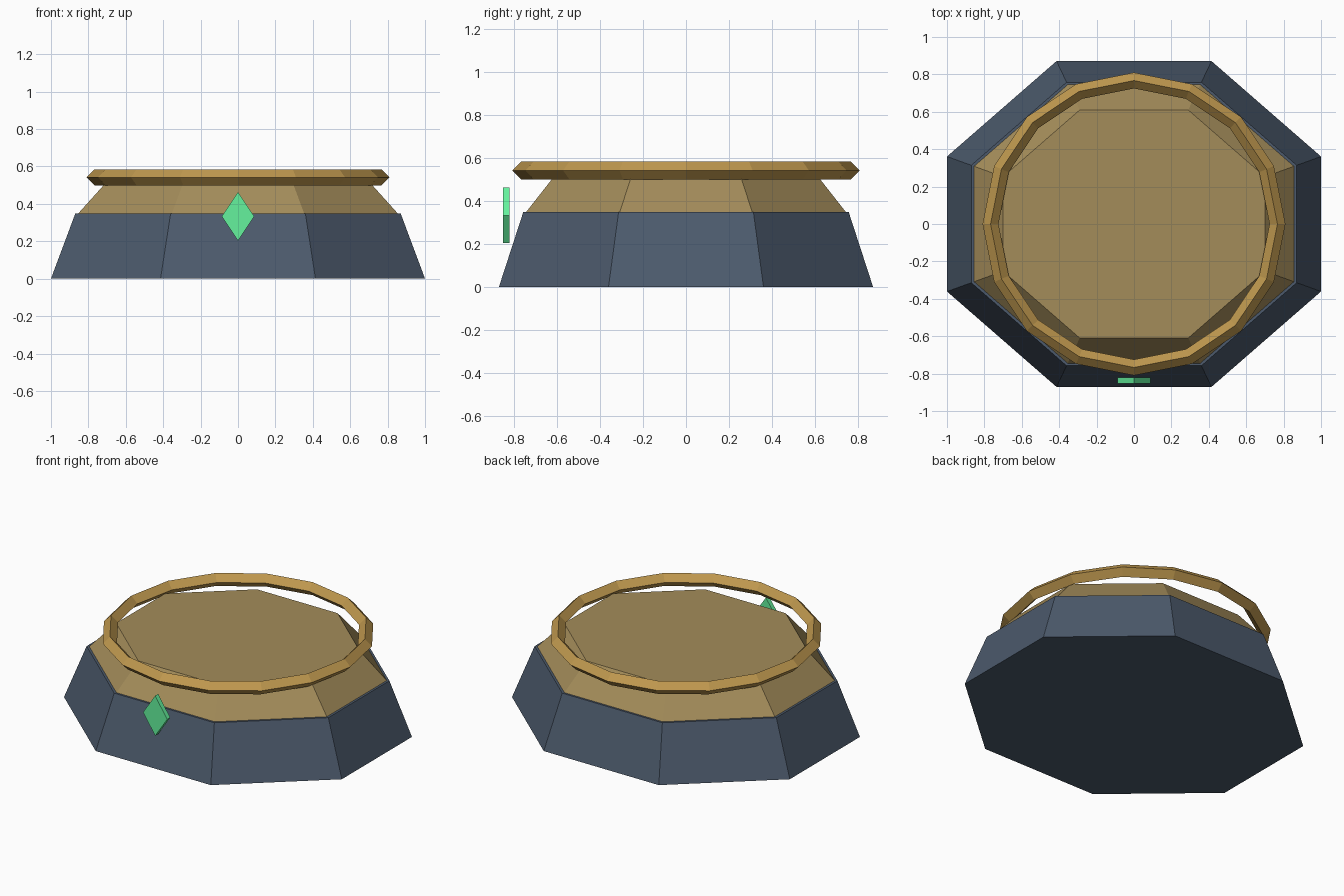
import bpy, bmesh, math

if "Cube" in bpy.data.objects:
    bpy.data.objects.remove(bpy.data.objects["Cube"])

DEPTH = 0.871  # front-to-back squash of the octagonal body


def finish(name, bm, color):
    bmesh.ops.recalc_face_normals(bm, faces=bm.faces[:])
    mesh = bpy.data.meshes.new(name)
    bm.to_mesh(mesh)
    bm.free()
    mat = bpy.data.materials.new(name + "_color")
    mat.diffuse_color = (*color, 1)
    mat.use_nodes = True
    mat.node_tree.nodes["Principled BSDF"].inputs["Base Color"].default_value = mat.diffuse_color
    mesh.materials.append(mat)
    obj = bpy.data.objects.new(name, mesh)
    bpy.context.collection.objects.link(obj)
    return obj


def octagon_tier(name, half_bottom, half_top, z0, z1, color):
    """Tapered octagon whose flat sides face the axes."""
    bm = bmesh.new()
    k = 1 / math.cos(math.pi / 8)
    rings = []
    for half, z in ((half_bottom, z0), (half_top, z1)):
        ring = []
        for i in range(8):
            a = (i + 0.5) * math.pi / 4
            ring.append(bm.verts.new((half * k * math.cos(a),
                                      half * k * math.sin(a) * DEPTH, z)))
        rings.append(ring)
    low, high = rings
    bm.faces.new(low[::-1])
    bm.faces.new(high)
    for i in range(8):
        j = (i + 1) % 8
        bm.faces.new((low[i], low[j], high[j], high[i]))
    return finish(name, bm, color)


def faceted_ring(name, major, minor, z, sides, color):
    """Ring with a diamond-shaped cross-section."""
    bm = bmesh.new()
    loops = []
    for i in range(sides):
        a = 2 * math.pi * i / sides
        loop = []
        for dr, dz in ((1, 0), (0, 1), (-1, 0), (0, -1)):
            r = major + minor * dr
            loop.append(bm.verts.new((r * math.cos(a), r * math.sin(a), z + minor * dz)))
        loops.append(loop)
    for i in range(sides):
        p, q = loops[i], loops[(i + 1) % sides]
        for j in range(4):
            k = (j + 1) % 4
            bm.faces.new((p[j], q[j], q[k], p[k]))
    return finish(name, bm, color)


def diamond_plate(name, half_w, half_h, y0, y1, z, color):
    bm = bmesh.new()
    outline = ((half_w, 0), (0, half_h), (-half_w, 0), (0, -half_h))
    face = bm.faces.new([bm.verts.new((x, y0, z + dz)) for x, dz in outline])
    ext = bmesh.ops.extrude_face_region(bm, geom=[face], use_keep_orig=True)
    moved = [g for g in ext["geom"] if isinstance(g, bmesh.types.BMVert)]
    bmesh.ops.translate(bm, verts=moved, vec=(0, y1 - y0, 0))
    return finish(name, bm, color)


# Stone base and the gold tier on top of it
octagon_tier("base", 1.0, 0.87, 0.0, 0.348, (0.072, 0.102, 0.15))
octagon_tier("upper_tier", 0.855, 0.70, 0.348, 0.52, (0.367, 0.262, 0.102))

# Rim hovering around the top
faceted_ring("rim", 0.767, 0.0425, 0.542, 16, (0.52, 0.314, 0.077))

# Green gem on the front
diamond_plate("front_gem", 0.087, 0.13, -0.852, -0.821, 0.333, (0.13, 0.89, 0.34))
